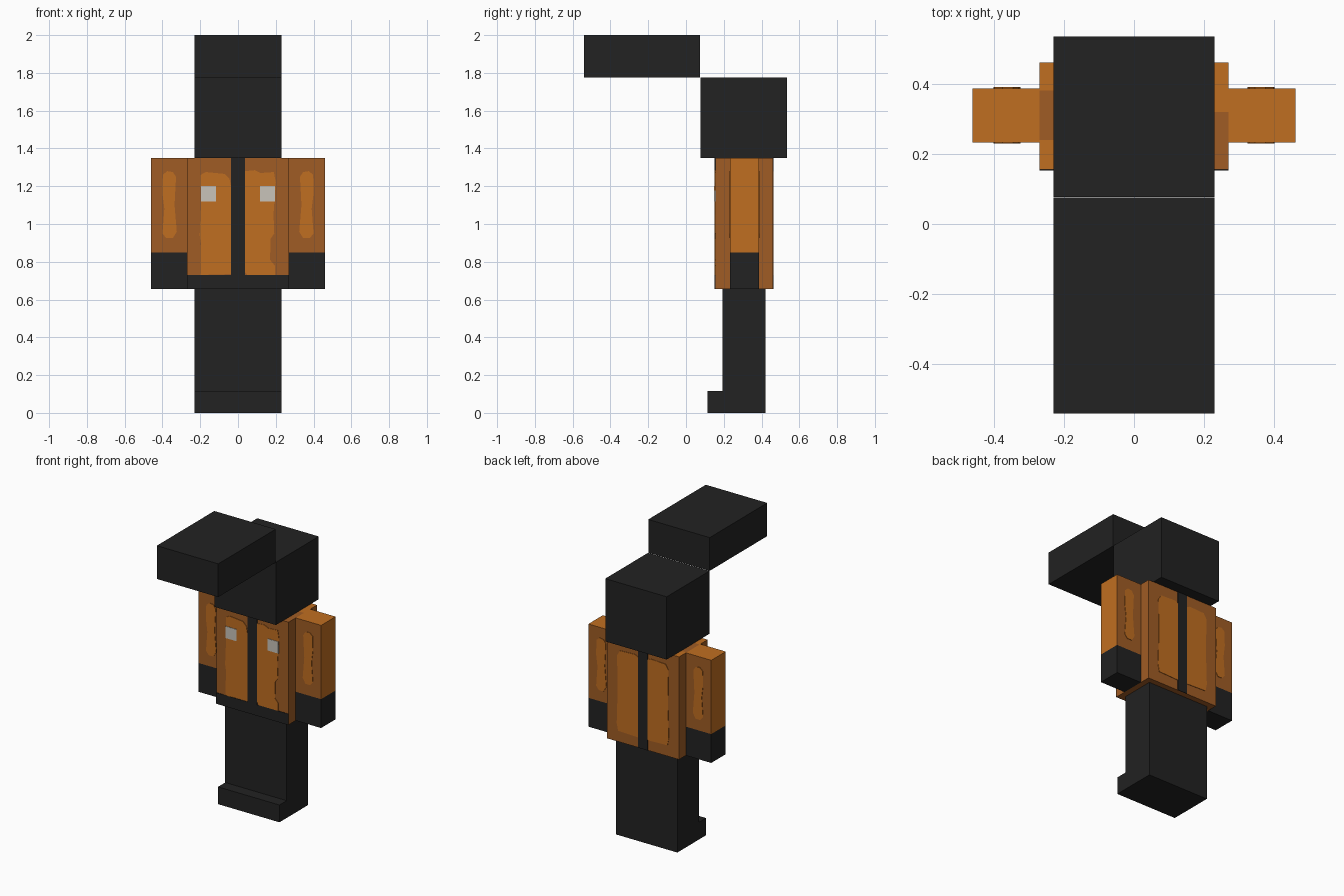
import bpy, bmesh
from mathutils import Vector

cube = bpy.data.objects.get("Cube")
if cube:
    bpy.data.objects.remove(cube, do_unlink=True)


def material(name, r, g, b):
    m = bpy.data.materials.new(name)
    m.use_nodes = True
    m.diffuse_color = (r, g, b, 1)
    m.node_tree.nodes["Principled BSDF"].inputs["Base Color"].default_value = (r, g, b, 1)
    return m


BLACK = material("charcoal black", 0.016, 0.016, 0.016)
DARK = material("dark orange", 0.35, 0.107, 0.018)
BRIGHT = material("bright orange", 0.53, 0.156, 0.015)
PALE = material("pale grey", 0.58, 0.55, 0.49)

TOP, HEM = 1.35, 0.655          # shoulder and hem heights
FRONT, BACK = 0.155, 0.46       # torso depth range
ARM_FRONT, ARM_BACK = 0.232, 0.387
CUFF = 0.85


def finish(name, bm, mats, rule=None):
    bmesh.ops.recalc_face_normals(bm, faces=bm.faces[:])
    if rule:
        for f in bm.faces:
            f.material_index = rule(f.calc_center_median(), f.normal)
    me = bpy.data.meshes.new(name)
    bm.to_mesh(me)
    bm.free()
    for m in mats:
        me.materials.append(m)
    ob = bpy.data.objects.new(name, me)
    bpy.context.collection.objects.link(ob)
    return ob


def box(name, x, y, z, mats, rule=None, cuts=()):
    """Box from ranges, with optional (axis, position) loop cuts."""
    bm = bmesh.new()
    bmesh.ops.create_cube(bm, size=1)
    for v in bm.verts:
        v.co = Vector([r[0] if c < 0 else r[1] for c, r in zip(v.co, (x, y, z))])
    for axis, pos in cuts:
        no = Vector((0, 0, 0))
        no[axis] = 1
        bmesh.ops.bisect_plane(bm, geom=bm.verts[:] + bm.edges[:] + bm.faces[:],
                               plane_co=no * pos, plane_no=no)
    return finish(name, bm, mats, rule)


def prism(name, points, start, depth, mat):
    """Extrude an outline of 3D points along a vector."""
    bm = bmesh.new()
    face = bm.faces.new([bm.verts.new(Vector(p) + Vector(start)) for p in points])
    new = bmesh.ops.extrude_face_region(bm, geom=[face])["geom"]
    bmesh.ops.translate(bm, vec=depth, verts=[v for v in new if isinstance(v, bmesh.types.BMVert)])
    if face.is_valid and len(face.edges[0].link_faces) < 2:
        bm.faces.new(list(reversed(face.verts[:])))
    return finish(name, bm, [mat])


def plate(name, outline, y, out, mat, sx=1, thick=0.003):
    """Thin painted plate on a front (out=-1) or back (out=1) surface."""
    return prism(name, [(sx * x, 0, z) for x, z in outline], (0, y, 0), (0, out * thick, 0), mat)


def rect(x0, x1, z0, z1):
    return [(x0, z0), (x1, z0), (x1, z1), (x0, z1)]


# Head and the block that juts forward above it
box("head", (-0.23, 0.23), (0.077, 0.535), (TOP, 1.775), [BLACK])
box("brim", (-0.23, 0.23), (-0.54, 0.075), (1.775, 2.0), [BLACK])

# Legs and feet as one stepped profile
steps = [(0.115, 0), (0.421, 0), (0.421, HEM), (0.192, HEM), (0.192, 0.117), (0.115, 0.117)]
prism("legs", [(0, y, z) for y, z in steps], (-0.23, 0, 0), (0.46, 0, 0), BLACK)


# Torso: bright shoulders with a darker patch on each
def torso_rule(c, n):
    if n.z < 0.5:
        return 0
    patch = (0.24, 0.38) if c.x < 0 else (FRONT, 0.32)
    return 0 if patch[0] < c.y < patch[1] else 1


box("torso", (-0.27, 0.27), (FRONT, BACK), (HEM, TOP), [DARK, BRIGHT], torso_rule,
    [(0, 0), (1, 0.24), (1, 0.32), (1, 0.38)])
plate("front_hem", rect(-0.27, 0.27, HEM, 0.73), FRONT, -1, BLACK)
plate("front_zip", rect(-0.037, 0.037, 0.73, TOP), FRONT, -1, BLACK)
plate("back_stripe", rect(-0.037, 0.037, HEM, TOP), BACK, 1, BLACK)

# Worn patches with uneven edges
right_patch = [(0.037, 0.735), (0.2, 0.73), (0.197, 0.9), (0.203, 0.94), (0.196, 1.1),
               (0.198, 1.26), (0.17, 1.275), (0.07, 1.265), (0.045, 1.24), (0.037, 1.2)]
left_patch = [(0.037, 0.745), (0.05, 0.73), (0.195, 0.73), (0.195, 0.78), (0.17, 0.81),
              (0.172, 0.92), (0.192, 0.95), (0.188, 1.05), (0.2, 1.22), (0.19, 1.275),
              (0.12, 1.27), (0.09, 1.285), (0.037, 1.28)]
back_patch = [(0.037, 0.725), (0.185, 0.73), (0.195, 0.78), (0.188, 1.0), (0.192, 1.24),
              (0.17, 1.275), (0.06, 1.28), (0.037, 1.27)]
sleeve_patch = [(0.345, 0.925), (0.38, 0.925), (0.4, 0.95), (0.39, 1.08), (0.4, 1.16),
                (0.398, 1.26), (0.375, 1.28), (0.345, 1.275), (0.328, 1.25), (0.336, 1.1),
                (0.324, 0.96)]
plate("right_front_patch", right_patch, FRONT, -1, BRIGHT, -1)
plate("left_front_patch", left_patch, FRONT, -1, BRIGHT)


# Arms: dark front and back, bright outside and top, black hands
def arm_rule(c, n):
    if c.z < CUFF:
        return 0
    return 1 if abs(n.y) > 0.5 else 2


for side, s in (("left", 1), ("right", -1)):
    box(side + "_arm", sorted((s * 0.27, s * 0.46)), (ARM_FRONT, ARM_BACK), (HEM, TOP),
        [BLACK, DARK, BRIGHT], arm_rule, [(2, CUFF)])
    plate(side + "_sleeve_front_patch", sleeve_patch, ARM_FRONT, -1, BRIGHT, s)
    plate(side + "_sleeve_back_patch", sleeve_patch, ARM_BACK, 1, BRIGHT, s)
    plate(side + "_back_patch", back_patch, BACK, 1, BRIGHT, s)
    plate(side + "_chest_square", rect(0.116, 0.197, 1.12, 1.2), FRONT, -1, PALE, s, 0.006)
